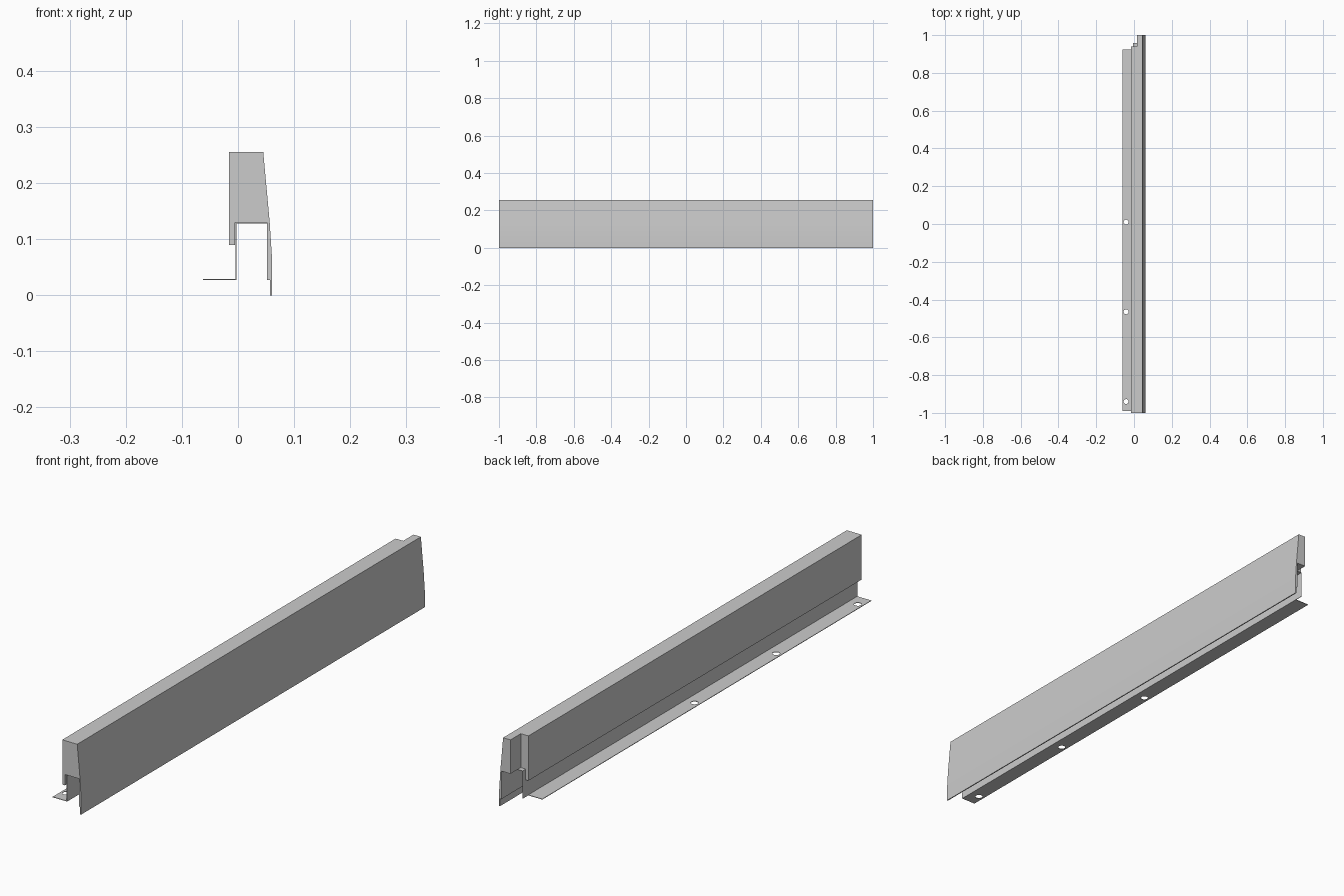
import bpy, bmesh
from mathutils import Matrix

if "Cube" in bpy.data.objects:
    bpy.data.objects.remove(bpy.data.objects["Cube"])


def extrude_profile(name, pts, y0, y1):
    """Solid made by sweeping an (x, z) outline along y."""
    bm = bmesh.new()
    face = bm.faces.new([bm.verts.new((x, y0, z)) for x, z in pts])
    ext = bmesh.ops.extrude_face_region(bm, geom=[face])
    verts = [v for v in ext["geom"] if isinstance(v, bmesh.types.BMVert)]
    bmesh.ops.translate(bm, verts=verts, vec=(0, y1 - y0, 0))
    bmesh.ops.recalc_face_normals(bm, faces=bm.faces)
    return to_object(name, bm)


def to_object(name, bm):
    mesh = bpy.data.meshes.new(name)
    bm.to_mesh(mesh)
    bm.free()
    obj = bpy.data.objects.new(name, mesh)
    bpy.context.collection.objects.link(obj)
    return obj


def box(name, x0, x1, y0, y1, z0, z1):
    return extrude_profile(name, [(x0, z0), (x1, z0), (x1, z1), (x0, z1)], y0, y1)


def hole(y):
    bm = bmesh.new()
    bmesh.ops.create_cone(bm, cap_ends=True, segments=24, radius1=0.013,
                          radius2=0.013, depth=0.05,
                          matrix=Matrix.Translation((-0.042, y, 0.028)))
    return to_object("hole_cutter", bm)


def cut(obj, cutter):
    cutter.hide_render = True
    mod = obj.modifiers.new("cut", "BOOLEAN")
    mod.operation = "DIFFERENCE"
    mod.solver = "EXACT"
    mod.object = cutter
    bpy.context.view_layer.objects.active = obj
    bpy.ops.object.modifier_apply(modifier=mod.name)
    bpy.data.objects.remove(cutter)


# Sill body: sloping outer skirt, flat top, open channel underneath
body = extrude_profile("sill_body", [
    (-0.016, 0.255), (0.045, 0.255), (0.0565, 0.13), (0.061, 0.06), (0.061, 0.0),
    (0.057, 0.0), (0.057, 0.027), (0.052, 0.027), (0.052, 0.13),
    (-0.005, 0.13), (-0.005, 0.09), (-0.016, 0.09)], -1, 1)
# Corner notch at the back end
cut(body, box("notch_cutter", -0.1, 0.015, 0.94, 1.1, 0.05, 0.3))

# Sheet bracket: channel lining, inner wall and mounting flange
t = 0.002
bracket = extrude_profile("mounting_bracket", [
    (-0.062, 0.027), (-0.005 + t, 0.027), (-0.005 + t, 0.1295 - t),
    (0.0515, 0.1295 - t), (0.0515, 0.1295), (-0.0048, 0.1295),
    (-0.0048, 0.027 + t), (-0.062, 0.027 + t)], -0.99, 0.957)
# Flange stops short of the wall, and has three bolt holes
cut(bracket, box("flange_cutter", -0.1, -0.0048, 0.925, 1.1, 0.0, 0.08))
for i in range(3):
    cut(bracket, hole(-0.94 + 0.475 * i))

# Soft bend in the skirt, crisp edges elsewhere
for obj in bpy.context.view_layer.objects:
    obj.select_set(obj == body)
bpy.context.view_layer.objects.active = body
bpy.ops.object.shade_smooth_by_angle(angle=0.1)
